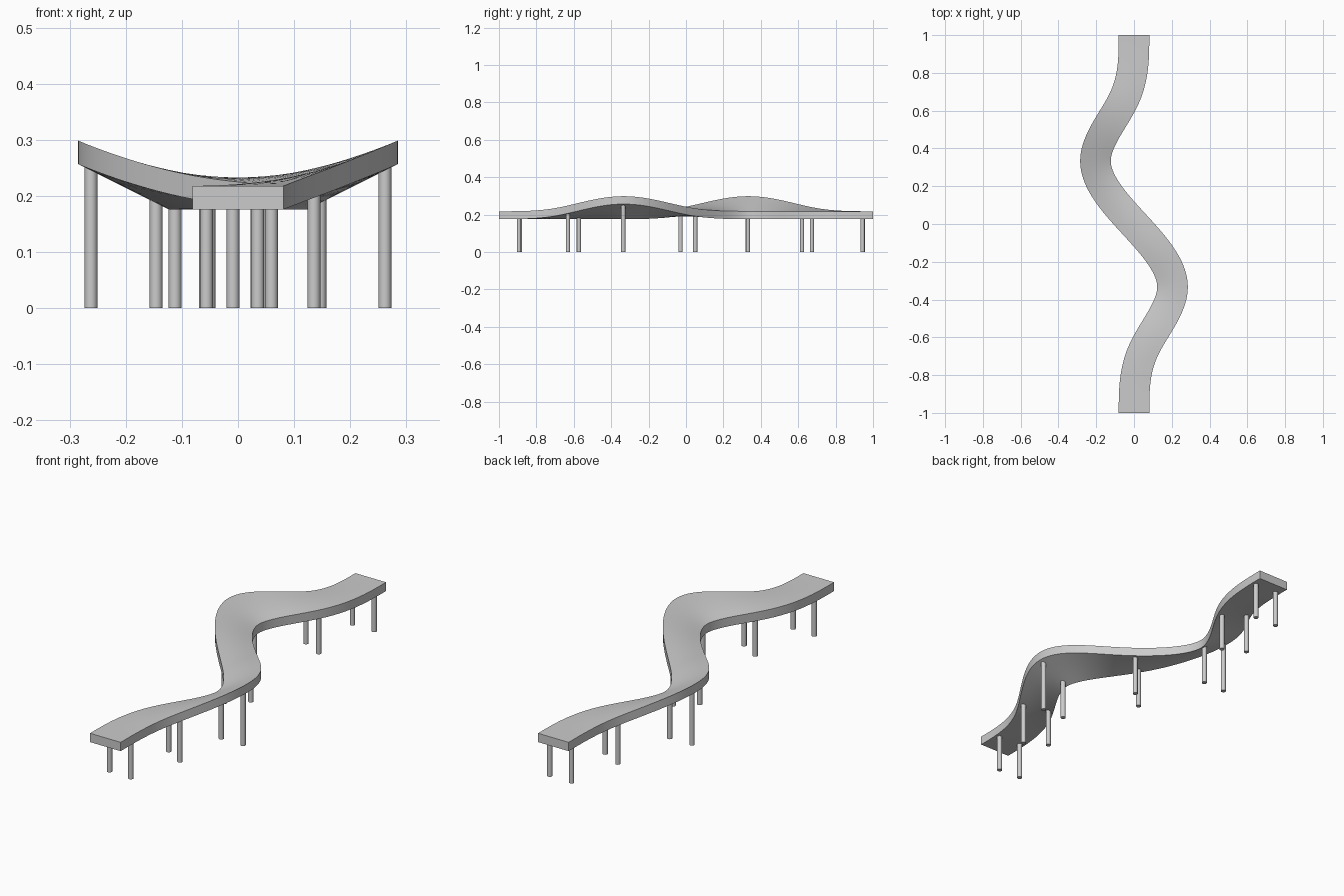
import bpy, bmesh, math

if "Cube" in bpy.data.objects:
    bpy.data.objects.remove(bpy.data.objects["Cube"])

HALF_WIDTH, THICK, BASE_Z = 0.081, 0.042, 0.176
SWAY, LIFT, KNOT = 0.306, 0.121, 1 / 3


def bump(y, centre):
    """Smooth cubic bump, 2/3 high at its centre."""
    d = abs(y - centre) / KNOT
    if d < 1:
        return 2 / 3 - d * d + d ** 3 / 2
    return (2 - d) ** 3 / 6 if d < 2 else 0.0


def centre_x(y):
    return SWAY * (bump(y, -KNOT) - bump(y, KNOT))


def across(y, offset):
    """Point on the plan, offset square to the winding centre line."""
    slope = (centre_x(y + 1e-4) - centre_x(y - 1e-4)) / 2e-4
    n = math.hypot(1, slope)
    return centre_x(y) + offset / n, y - offset * slope / n


def underside(y, offset):
    """Underside height: each edge rises on the outside of its bend."""
    heights = []
    for side in (-1, 1):
        edge_y = across(y, side * HALF_WIDTH)[1]
        heights.append(BASE_Z + LIFT * bump(y + 0.6 * (edge_y - y), -side * KNOT))
    t = (offset / HALF_WIDTH + 1) / 2
    return heights[0] * (1 - t) + heights[1] * t


def finish(bm, name):
    bmesh.ops.recalc_face_normals(bm, faces=bm.faces)
    mesh = bpy.data.meshes.new(name)
    bm.to_mesh(mesh)
    bm.free()
    ob = bpy.data.objects.new(name, mesh)
    bpy.context.collection.objects.link(ob)
    bpy.ops.object.select_all(action='DESELECT')
    ob.select_set(True)
    bpy.context.view_layer.objects.active = ob
    bpy.ops.object.shade_smooth_by_angle(angle=math.radians(35))
    return ob


# Winding seat slab: loop of underside and top points swept along y
STEPS, COLS = 120, 4
bm = bmesh.new()
rings = []
for i in range(STEPS + 1):
    y = -1 + 2 * i / STEPS
    offsets = [HALF_WIDTH * (2 * j / COLS - 1) for j in range(COLS + 1)]
    loop = [(o, 0) for o in offsets] + [(o, THICK) for o in reversed(offsets)]
    rings.append([bm.verts.new((*across(y, o), underside(y, o) + h)) for o, h in loop])
for a, b in zip(rings, rings[1:]):
    for j in range(len(a)):
        k = (j + 1) % len(a)
        bm.faces.new((a[j], a[k], b[k], b[j]))
bm.faces.new(rings[0])
bm.faces.new(rings[-1])
finish(bm, "seat")

# Pairs of round legs under the seat
for i, y in enumerate((-0.89, -0.602, -0.335, 0.01, 0.33, 0.647, 0.945)):
    for side, label in ((-1, "left"), (1, "right")):
        offset = side * 0.058
        top = underside(y, offset) + 0.012
        bm = bmesh.new()
        bmesh.ops.create_cone(bm, cap_ends=True, segments=20,
                              radius1=0.0115, radius2=0.0115, depth=top)
        leg = finish(bm, f"{label}_leg_{i + 1}")
        leg.location = (*across(y, offset), top / 2)
